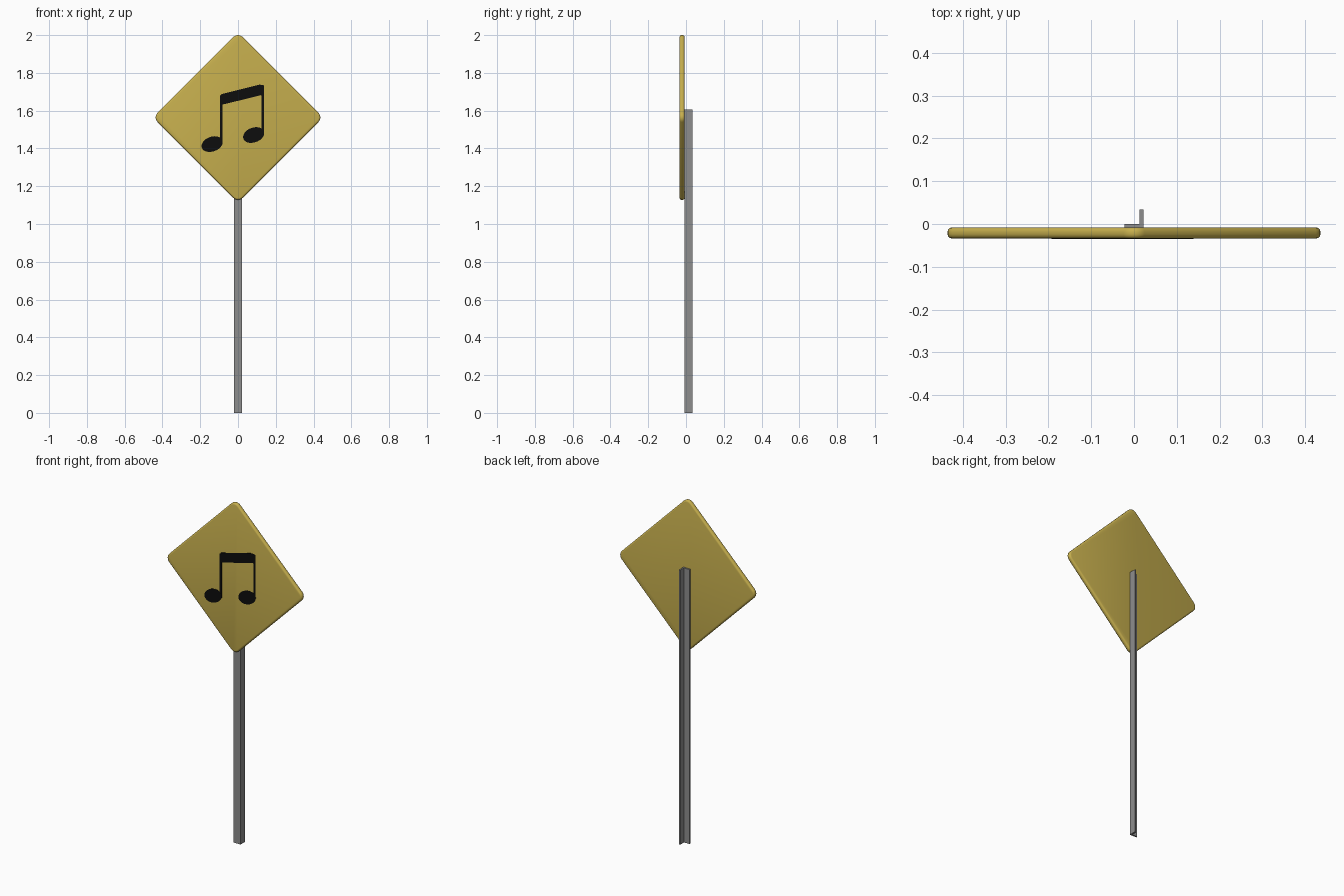
import bpy, bmesh, math
from mathutils import Vector

if "Cube" in bpy.data.objects:
    bpy.data.objects.remove(bpy.data.objects["Cube"])


def material(name, rgb):
    m = bpy.data.materials.new(name)
    m.diffuse_color = (*rgb, 1)
    m.use_nodes = True
    m.node_tree.nodes["Principled BSDF"].inputs["Base Color"].default_value = m.diffuse_color
    return m


YELLOW = material("sign yellow", (0.57, 0.43, 0.076))
GREY = material("post grey", (0.27, 0.27, 0.27))
BLACK = material("symbol black", (0.004, 0.004, 0.004))


def prism(name, points, depth, mat, rim_bevel=0.0):
    """Extrude a flat outline of 3D points along the vector depth."""
    bm = bmesh.new()
    face = bm.faces.new([bm.verts.new(p) for p in points])
    ext = bmesh.ops.extrude_face_region(bm, geom=[face], use_keep_orig=True)
    moved = [g for g in ext["geom"] if isinstance(g, bmesh.types.BMVert)]
    bmesh.ops.translate(bm, verts=moved, vec=depth)
    bmesh.ops.recalc_face_normals(bm, faces=bm.faces)
    if rim_bevel:
        rim = {e for f in bm.faces if len(f.verts) > 4 for e in f.edges}
        bmesh.ops.bevel(bm, geom=list(rim), offset=rim_bevel, segments=3,
                        profile=0.5, affect='EDGES')
    mesh = bpy.data.meshes.new(name)
    bm.to_mesh(mesh)
    bm.free()
    mesh.materials.append(mat)
    ob = bpy.data.objects.new(name, mesh)
    bpy.context.collection.objects.link(ob)
    if rim_bevel:
        bpy.ops.object.select_all(action='DESELECT')
        ob.select_set(True)
        bpy.context.view_layer.objects.active = ob
        bpy.ops.object.shade_smooth_by_angle(angle=math.radians(40))
    return ob


# L-section metal post
section = [(-0.022, -0.008), (0.022, -0.008), (0.022, 0.034),
           (0.013, 0.034), (0.013, 0.0), (-0.022, 0.0)]
prism("post", [(x, y, 0) for x, y in section], Vector((0, 0, 1.605)), GREY)

# Diamond panel with rounded corners and softened rim
CENTRE, REACH, R, STEPS = 1.564, 0.436, 0.035, 6
outline = []
for k in range(4):
    a = k * math.pi / 2
    for i in range(STEPS + 1):
        t = a - math.pi / 4 + i * math.pi / 2 / STEPS
        outline.append(((REACH - R) * math.cos(a) + R * math.cos(t), -0.034,
                        CENTRE + (REACH - R) * math.sin(a) + R * math.sin(t)))
prism("sign_panel", outline, Vector((0, 0.026, 0)), YELLOW, 0.01)


# Painted music symbol: thin plates on the panel front
def decal(name, pts, y=-0.0352):
    prism(name, [(x, y, z) for x, z in pts], Vector((0, 0.003, 0)), BLACK)


decal("note_beam", [(-0.094, 1.68), (-0.085, 1.688), (0.115, 1.738),
                    (0.137, 1.734), (0.137, 1.676), (0.122, 1.682),
                    (-0.07, 1.635), (-0.094, 1.631)])

TILT = math.radians(20)
for side, cx, cz, right, top in (("left", -0.137, 1.423, -0.081, 1.66),
                                 ("right", 0.083, 1.471, 0.137, 1.71)):
    head = []
    for i in range(28):
        t = i * math.tau / 28
        u, v = 0.058 * math.cos(t), 0.039 * math.sin(t)
        head.append((cx + u * math.cos(TILT) - v * math.sin(TILT),
                     cz + u * math.sin(TILT) + v * math.cos(TILT)))
    decal(side + "_note_head", head)
    decal(side + "_note_stem", [(right - 0.013, cz), (right, cz),
                                (right, top), (right - 0.013, top)], -0.035)
